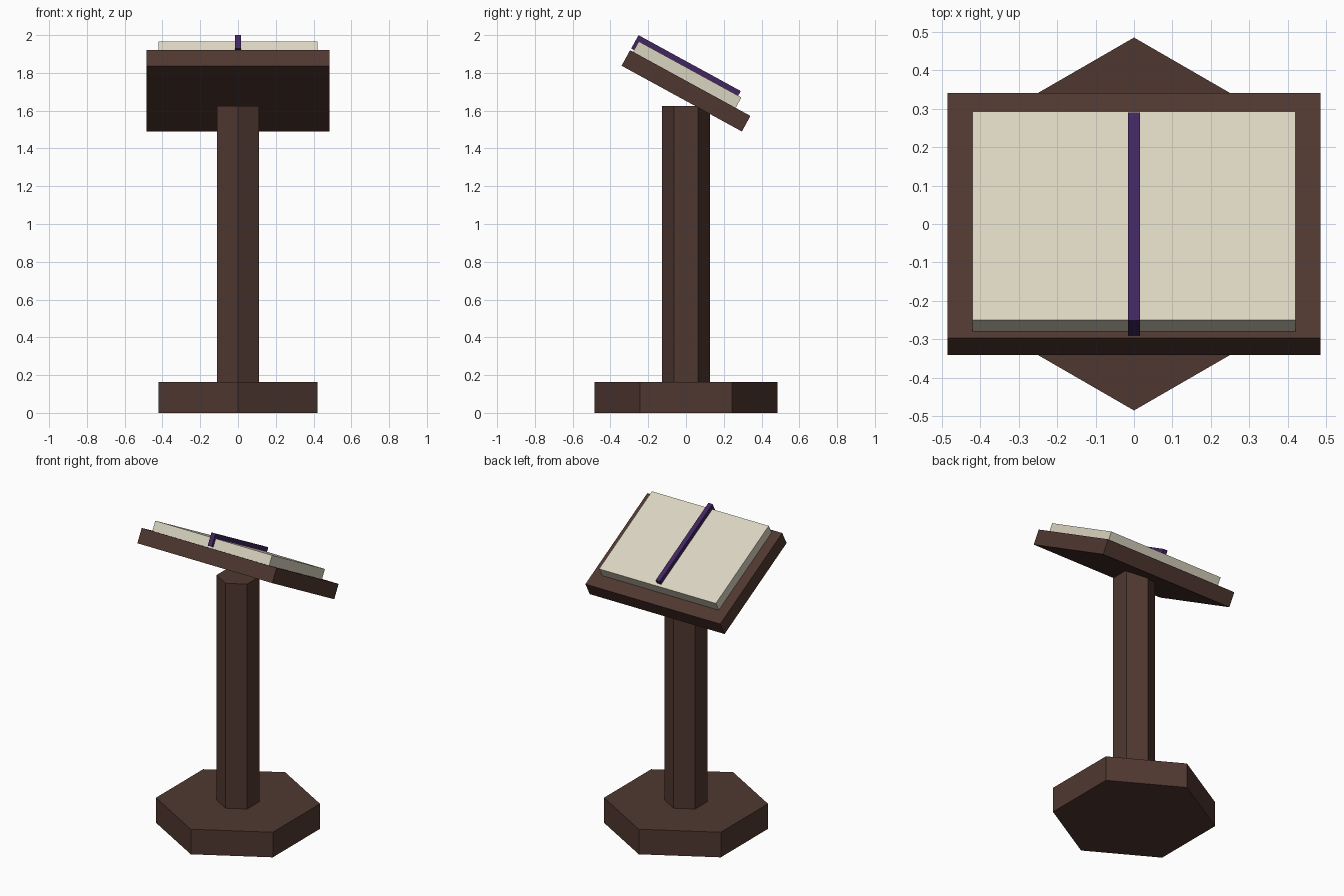
import bpy
import math
from mathutils import Matrix, Vector

cube = bpy.data.objects.get("Cube")
if cube:
    bpy.data.objects.remove(cube, do_unlink=True)


def make_material(name, color):
    mat = bpy.data.materials.new(name)
    mat.use_nodes = True
    mat.diffuse_color = (*color, 1)
    mat.node_tree.nodes["Principled BSDF"].inputs["Base Color"].default_value = (*color, 1)
    return mat


wood = make_material("dark_brown_wood", (0.08, 0.039, 0.03))
paper = make_material("cream_paper", (0.70, 0.66, 0.53))
cloth = make_material("purple_ribbon", (0.054, 0.019, 0.115))


def finish(name, mat):
    obj = bpy.context.object
    obj.name = obj.data.name = name
    obj.data.materials.append(mat)
    return obj


def hex_prism(name, radius, bottom, top):
    """Upright six-sided prism with corners on the y axis."""
    bpy.ops.mesh.primitive_cylinder_add(vertices=6, radius=radius, depth=top - bottom,
                                        location=(0, 0, (bottom + top) / 2))
    return finish(name, wood)


# Slanted frame of the reading desk: its local z is the board normal
desk = Matrix.Translation((0, 0, 1.705)) @ Matrix.Rotation(-0.5, 4, 'X')


def desk_box(name, half_width, y_range, z_range, mat):
    """Box given in the desk's own slanted coordinates."""
    (y0, y1), (z0, z1) = y_range, z_range
    bpy.ops.mesh.primitive_cube_add(size=1)
    obj = finish(name, mat)
    obj.data.transform(Matrix.Diagonal((2 * half_width, y1 - y0, z1 - z0, 1)))
    obj.matrix_world = desk @ Matrix.Translation(Vector((0, (y0 + y1) / 2, (z0 + z1) / 2)))
    return obj


# Stand
hex_prism("base", 0.485, 0, 0.163)
hex_prism("column", 0.127, 0.163, 1.625)

# Desk board, open book and ribbon
desk_box("desk_board", 0.485, (-0.363, 0.363), (-0.047, 0.047), wood)
desk_box("book_pages", 0.42, (-0.345, 0.274), (0.047, 0.11), paper)
desk_box("bookmark_ribbon", 0.015, (-0.362, 0.255), (0.057, 0.138), cloth)
